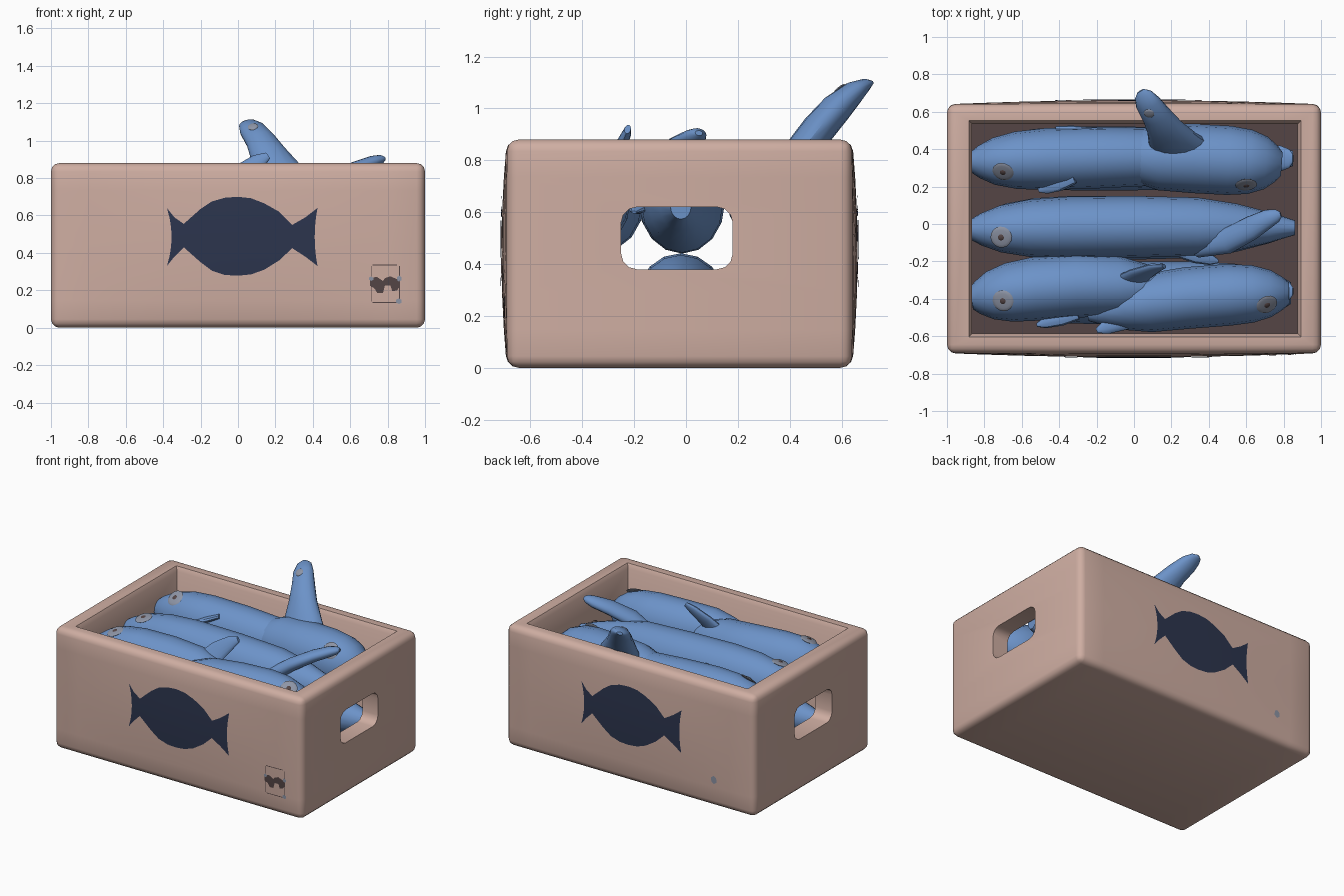
import bpy, bmesh, math
from mathutils import Vector

cube = bpy.data.objects.get("Cube")
if cube:
    bpy.data.objects.remove(cube)


def material(name, rgb):
    m = bpy.data.materials.new(name)
    m.use_nodes = True
    m.diffuse_color = (*rgb, 1)
    m.node_tree.nodes["Principled BSDF"].inputs["Base Color"].default_value = (*rgb, 1)
    return m


TAN = material("tan crate", (0.62, 0.42, 0.36))
BROWN = material("dark brown", (0.09, 0.06, 0.06))
BLUE = material("fish blue", (0.15, 0.29, 0.58))
NAVY = material("navy paint", (0.025, 0.035, 0.075))
PALE = material("pale grey blue", (0.27, 0.30, 0.38))
MID_Y, HALF_Y, TOP = -0.025, 0.665, 0.88
parts = []


def finish(name, bm, *mats):
    bmesh.ops.recalc_face_normals(bm, faces=bm.faces)
    mesh = bpy.data.meshes.new(name)
    bm.to_mesh(mesh)
    bm.free()
    for m in mats:
        mesh.materials.append(m)
    ob = bpy.data.objects.new(name, mesh)
    bpy.context.collection.objects.link(ob)
    parts.append(ob)
    return ob


def box(lo, hi):
    bm = bmesh.new()
    bmesh.ops.create_cube(bm, size=1)
    for v in bm.verts:
        v.co = [a + (b - a) * (c + 0.5) for a, b, c in zip(lo, hi, v.co)]
    return bm


def slice_mesh(bm, point, normal):
    bmesh.ops.bisect_plane(bm, geom=bm.verts[:] + bm.edges[:] + bm.faces[:],
                           plane_co=point, plane_no=normal)


def bulge(x, z):
    h = TOP / 2
    return 0.022 * max(0, 1 - x * x) * max(0, 1 - ((z - h) / h) ** 2)


# Crate shell with softly bulging long walls
bm = box((-1, MID_Y - HALF_Y, 0), (1, MID_Y + HALF_Y, TOP))
bmesh.ops.bevel(bm, geom=bm.edges[:], offset=0.045, segments=3, profile=0.5, affect='EDGES')
for i in range(-4, 5):
    slice_mesh(bm, (i / 5, 0, 0), (1, 0, 0))
for i in range(1, 6):
    slice_mesh(bm, (0, 0, TOP * i / 6), (0, 0, 1))
for v in bm.verts:
    d = v.co.y - MID_Y
    if abs(d) > HALF_Y - 0.05:
        v.co.y += math.copysign(bulge(v.co.x, v.co.z), d)
crate = finish("crate", bm, TAN, BROWN)

# Cutters for the hollow, flared at the rim, and the two hand holes
hollow = box((-0.865, -0.585, 0.07), (0.875, 0.535, 1.0))
slice_mesh(hollow, (0, 0, 0.85), (0, 0, 1))
for v in hollow.verts:
    if v.co.z > 0.9:
        v.co.x += math.copysign(0.09, v.co.x)
        v.co.y += math.copysign(0.09, v.co.y)
holes = box((-1.2, -0.25, 0.38), (1.2, 0.18, 0.62))
long_edges = [e for e in holes.edges if abs(e.verts[0].co.x - e.verts[1].co.x) > 1]
bmesh.ops.bevel(holes, geom=long_edges, offset=0.06, segments=3, profile=0.5, affect='EDGES')
cutters = [finish("hollow_cutter", hollow, TAN), finish("hand_hole_cutter", holes, TAN)]
for c in cutters:
    mod = crate.modifiers.new("cut", 'BOOLEAN')
    mod.operation, mod.solver, mod.object = 'DIFFERENCE', 'EXACT', c
bpy.context.view_layer.update()
cut = bpy.data.meshes.new_from_object(crate.evaluated_get(bpy.context.evaluated_depsgraph_get()))
crate.modifiers.clear()
crate.data = cut
for c in cutters:
    parts.remove(c)
    bpy.data.objects.remove(c)
# Dark inner floor
for p in cut.polygons:
    p.material_index = int(p.normal.z > 0.9 and 0.05 < p.center.z < 0.1)


def painted(name, columns, mat, side=-1, rows=6):
    """Thin plate following a long wall; columns are x, low z, high z, concavity."""
    bm = bmesh.new()
    grid = []
    for x, lo, hi, *dent in columns:
        col = []
        for i in range(rows + 1):
            t = i / rows
            px = x + (dent[0] if dent else 0) * (1 - (2 * t - 1) ** 2)
            z = lo + (hi - lo) * t
            y = HALF_Y + bulge(px, z) + 0.004
            col.append(bm.verts.new((-side * px, MID_Y + side * y, z)))
        grid.append(col)
    for a, b in zip(grid, grid[1:]):
        for i in range(rows):
            bm.faces.new((a[i], b[i], b[i + 1], a[i + 1]))
    ob = finish(name, bm, mat)
    # Face the plate outward
    if ob.data.polygons[0].normal.y * side < 0:
        ob.data.flip_normals()


# Painted fish outline on both long walls
outline = [(-0.38, 0.33, 0.64, 0.025), (-0.34, 0.38, 0.59), (-0.29, 0.43, 0.555),
           (-0.2, 0.35, 0.635), (-0.14, 0.305, 0.675), (-0.07, 0.282, 0.695),
           (0, 0.278, 0.70), (0.07, 0.285, 0.692), (0.14, 0.31, 0.665),
           (0.22, 0.36, 0.62), (0.29, 0.425, 0.55), (0.36, 0.38, 0.59),
           (0.425, 0.33, 0.64, -0.015)]
painted("front_painted_fish", outline, NAVY)
painted("back_painted_fish", outline, NAVY, 1)
# Small worn stamp in the lower corner
painted("stamp", [(0.705, 0.225, 0.265), (0.73, 0.21, 0.27), (0.745, 0.185, 0.27),
                  (0.775, 0.185, 0.25), (0.785, 0.225, 0.265), (0.815, 0.225, 0.275),
                  (0.825, 0.195, 0.27), (0.85, 0.2, 0.26), (0.865, 0.22, 0.25)], BROWN)
for x in (0.71, 0.862):
    painted("stamp_side", [(x, 0.14, 0.33), (x + 0.004, 0.14, 0.33)], BROWN)
for z in (0.133, 0.333):
    painted("stamp_edge", [(0.72, z, z + 0.005), (0.85, z, z + 0.005)], BROWN)


def speck(name, x, z, w, h, side=-1):
    painted(name, [(x - w, z - h / 2, z + h / 2), (x, z - h, z + h),
                   (x + w, z - h / 2, z + h / 2)], PALE, side)


speck("front_low_speck", 0.86, 0.142, 0.015, 0.015)
speck("front_left_speck", 0.712, 0.262, 0.012, 0.012)
speck("front_right_speck", 0.862, 0.262, 0.012, 0.016)
speck("back_speck", 0.68, 0.20, 0.02, 0.03, 1)


def loft(name, stations, hint=(0, 1, 0), sides=16):
    """Skin ellipses along a path; stations are centre and two radii."""
    bm = bmesh.new()
    pts = [Vector(s[:3]) for s in stations]
    rings = []
    for i, s in enumerate(stations):
        t = (pts[min(i + 1, len(pts) - 1)] - pts[max(i - 1, 0)]).normalized()
        u = Vector(hint)
        u = (u - t * u.dot(t)).normalized()
        w = t.cross(u)
        rings.append([bm.verts.new(pts[i] + u * s[3] * math.cos(a) + w * s[4] * math.sin(a))
                      for a in (k * math.tau / sides for k in range(sides))])
    for a, b in zip(rings, rings[1:]):
        for k in range(sides):
            n = (k + 1) % sides
            bm.faces.new((a[k], a[n], b[n], b[k]))
    bm.faces.new(rings[0])
    bm.faces.new(rings[-1])
    return finish(name, bm, BLUE)


def dot(name, ob, origin, direction, size, thick, mat):
    """Flat round spot lying on a surface, found by a ray."""
    bpy.context.view_layer.update()
    hit, loc, nor, _ = ob.ray_cast(Vector(origin), Vector(direction))
    if hit:
        bm = bmesh.new()
        bmesh.ops.create_uvsphere(bm, u_segments=16, v_segments=8, radius=size)
        rot = nor.to_track_quat('Z', 'Y')
        for v in bm.verts:
            v.co.z *= thick / size
            v.co = loc + rot @ v.co
        finish(name, bm, mat)


SHAPE = [(0, 0.34), (0.03, 0.52), (0.09, 0.76), (0.18, 0.93), (0.3, 1), (0.5, 1),
         (0.7, 0.95), (0.82, 0.76), (0.92, 0.5), (1, 0.24)]


def fish(name, head, tail, bow=0.0, r=0.17, eye=None, tall=1.18):
    """Plump body from head to tail, sideways bow, optional eye position."""
    head, tail = Vector(head), Vector(tail)
    st = []
    for t, k in SHAPE:
        p = head.lerp(tail, t)
        st.append((p.x, p.y + bow * math.sin(math.pi * t), p.z, r * k, r * k * tall))
    ob = loft(name, st)
    if eye:
        dot(name + "_eye_patch", ob, (*eye, 2), (0, 0, -1), 0.058, 0.009, PALE)
        dot(name + "_pupil", ob, (*eye, 2), (0, 0, -1), 0.022, 0.013, BROWN)


# Top layer of fish
fish("back_left_fish", (-0.87, 0.33, 0.66), (0.45, 0.36, 0.62), 0.01, 0.165, (-0.70, 0.28))
fish("back_right_fish", (0.79, 0.32, 0.66), (-0.15, 0.36, 0.66), 0.01, 0.185, (0.60, 0.21), 1.08)
fish("middle_fish", (-0.87, -0.03, 0.65), (0.86, -0.02, 0.62), 0.01, 0.165, (-0.71, -0.07))
fish("front_left_fish", (-0.87, -0.40, 0.66), (0.25, -0.36, 0.63), 0.05, 0.17, (-0.70, -0.41))
fish("front_right_fish", (0.83, -0.37, 0.65), (-0.25, -0.48, 0.64), 0.03, 0.165, (0.71, -0.43))
# Lower layer of fish
for label, y, flip in (("back", 0.35, 1), ("middle", -0.02, 1), ("front", -0.37, -1)):
    fish("lower_" + label + "_fish", (-0.84 * flip, y, 0.26), (0.85 * flip, y, 0.27),
         tall=1.04)
for label, y in (("back", 0.35), ("front", -0.36)):
    loft(label + "_end_tail", [(0.68, y, 0.5, 0.05, 0.04), (0.78, y, 0.52, 0.07, 0.02),
                               (0.83, y, 0.54, 0.05, 0.012), (0.85, y, 0.55, 0.02, 0.008)])

# Tall tail fin rising above the rim, with a worn patch near its tip
tall_fin = loft("tall_tail_fin",
                [(0.27, 0.38, 0.70, 0.17, 0.08), (0.21, 0.44, 0.82, 0.14, 0.07),
                 (0.165, 0.51, 0.92, 0.10, 0.065), (0.12, 0.58, 1.0, 0.08, 0.06),
                 (0.075, 0.645, 1.06, 0.07, 0.045), (0.05, 0.69, 1.09, 0.05, 0.025),
                 (0.035, 0.712, 1.098, 0.02, 0.01)], hint=(1, 0, 0))
dot("tail_patch", tall_fin, (0.08, -1, 1.075), (0, 1, 0), 0.028, 0.007, PALE)
# Tail fin of the middle fish
loft("middle_tail_fin", [(0.34, -0.13, 0.66, 0.05, 0.05), (0.50, -0.09, 0.78, 0.07, 0.045),
                         (0.63, -0.02, 0.85, 0.065, 0.04), (0.72, 0.03, 0.885, 0.05, 0.035),
                         (0.765, 0.045, 0.90, 0.035, 0.025), (0.785, 0.05, 0.905, 0.015, 0.01)])
# Upright fin between the front fish
loft("front_top_fin", [(-0.06, -0.33, 0.70, 0.10, 0.03), (0.03, -0.27, 0.82, 0.07, 0.025),
                       (0.11, -0.235, 0.89, 0.045, 0.02), (0.16, -0.225, 0.92, 0.02, 0.012)],
     hint=(1, 0, 0))
# Side fins and low tails lying flat
for name, a, b, w in (("back_side_fin", (-0.32, 0.25, 0.78), (-0.51, 0.18, 0.70), 0.045),
                      ("front_side_fin", (-0.30, -0.48, 0.70), (-0.52, -0.54, 0.66), 0.04),
                      ("front_low_tail", (0.05, -0.48, 0.70), (-0.20, -0.57, 0.68), 0.05),
                      ("middle_side_fin", (0.25, -0.15, 0.64), (0.45, -0.20, 0.60), 0.04),
                      ("back_low_tail", (0.0, 0.46, 0.70), (-0.42, 0.515, 0.67), 0.03)):
    a, b = Vector(a), Vector(b)
    loft(name, [(*a.lerp(b, t), w * k, 0.02 * k) for t, k in
                ((0, 0.8), (0.4, 1), (0.8, 0.75), (1, 0.25))], sides=10)

# Smooth shading with crisp edges kept
bpy.ops.object.select_all(action='DESELECT')
for ob in parts:
    ob.select_set(True)
bpy.context.view_layer.objects.active = crate
bpy.ops.object.shade_smooth_by_angle(angle=math.radians(35))
